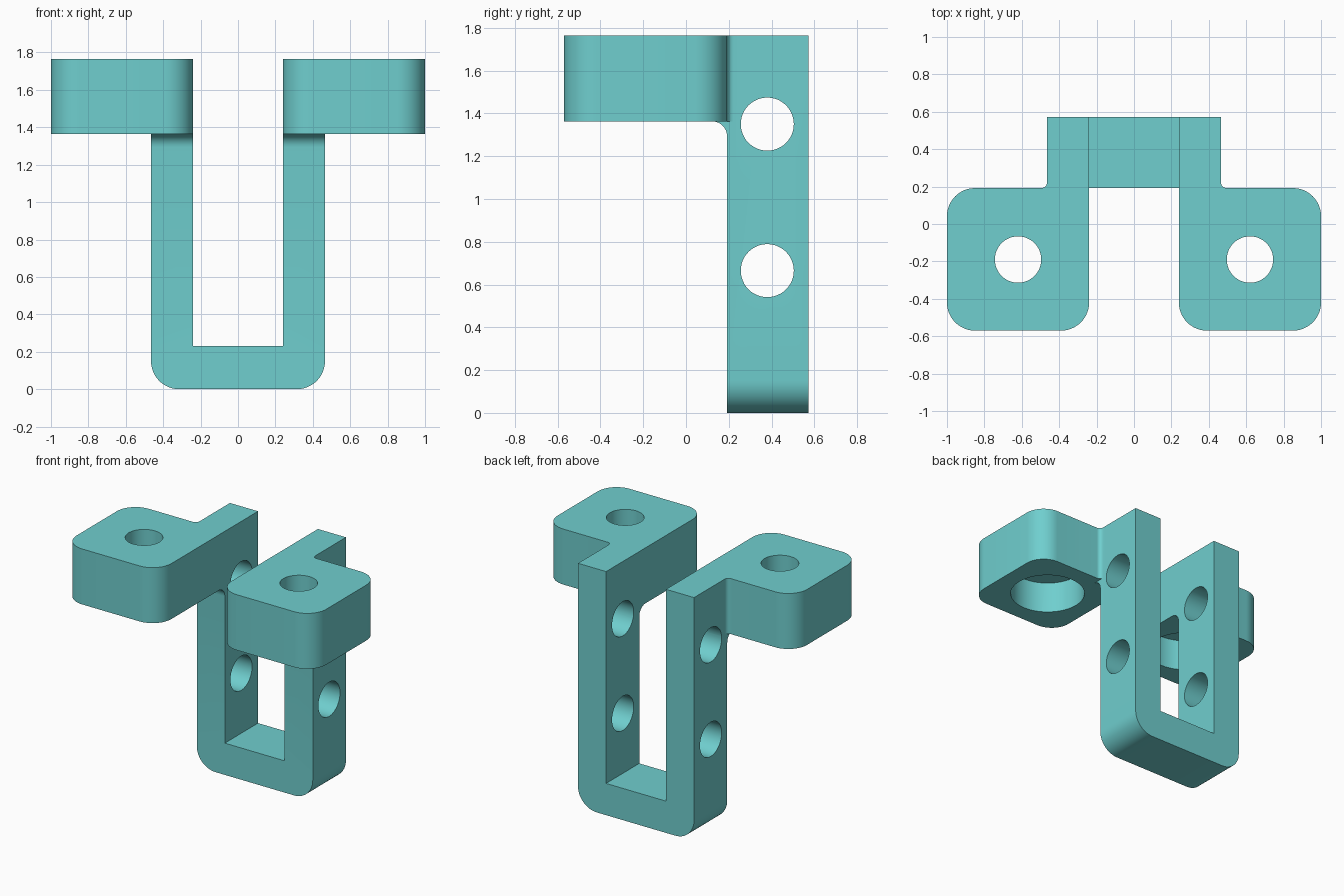
import bpy, bmesh, math
from mathutils import Vector

if "Cube" in bpy.data.objects:
    bpy.data.objects.remove(bpy.data.objects["Cube"])

teal = bpy.data.materials.new("teal")
teal.diffuse_color = (0.16, 0.62, 0.62, 1)
teal.use_nodes = True
teal.node_tree.nodes["Principled BSDF"].inputs["Base Color"].default_value = teal.diffuse_color


def arc(cx, cy, r, a0, a1, n=12):
    """Points along an arc, angles in degrees."""
    return [(cx + r * math.cos(math.radians(a0 + (a1 - a0) * i / n)),
             cy + r * math.sin(math.radians(a0 + (a1 - a0) * i / n))) for i in range(n + 1)]


def prism(name, points, to_3d, direction):
    """Extrude a flat outline placed in space by to_3d."""
    bm = bmesh.new()
    face = bm.faces.new([bm.verts.new(to_3d(a, b)) for a, b in points])
    ext = bmesh.ops.extrude_face_region(bm, geom=[face])
    bmesh.ops.translate(bm, vec=Vector(direction),
                        verts=[v for v in ext["geom"] if isinstance(v, bmesh.types.BMVert)])
    bmesh.ops.recalc_face_normals(bm, faces=bm.faces)
    mesh = bpy.data.meshes.new(name)
    bm.to_mesh(mesh)
    bm.free()
    obj = bpy.data.objects.new(name, mesh)
    bpy.context.collection.objects.link(obj)
    mesh.materials.append(teal)
    return obj


def circle(cx, cy, r):
    return arc(cx, cy, r, 0, 352.5, 47)


def combine(target, tool, operation):
    """Apply a boolean and remove the tool."""
    mod = target.modifiers.new("bool", "BOOLEAN")
    mod.operation, mod.solver, mod.object = operation, "EXACT", tool
    bpy.context.view_layer.objects.active = target
    bpy.ops.object.modifier_apply(modifier=mod.name)
    bpy.data.objects.remove(tool)


IN, OUT, TOP = 0.24, 0.465, 1.765      # leg faces and overall height
FRONT, BACK = 0.192, 0.572             # leg depth
EAR_Z, EAR_F, R = 1.363, -0.57, 0.15   # ear underside, ear front, corner radius

# U-shaped yoke with rounded lower corners
outline = ([(-IN, TOP), (-OUT, TOP)] + arc(-OUT + R, R, R, 180, 270)
           + arc(OUT - R, R, R, 270, 360) + [(OUT, TOP), (IN, TOP), (IN, 0.23), (-IN, 0.23)])
yoke = prism("yoke_bracket", outline, lambda x, z: (x, FRONT, z), (0, BACK - FRONT, 0))

for s in (1, -1):
    # Mounting ear, overlapping the leg, with a small fillet at the inner corner
    f = 0.03
    ear = prism("mounting_ear",
                arc(IN + R, EAR_F + R, R, 180, 270) + arc(1 - R, EAR_F + R, R, 270, 360)
                + arc(1 - R, FRONT - R, R, 0, 90) + arc(OUT + f, FRONT + f, f, 270, 180, 6)
                + [(OUT, 0.24), (IN, 0.24)],
                lambda x, y: (s * x, y, EAR_Z), (0, 0, TOP - EAR_Z))
    combine(yoke, ear, "UNION")
    # Fillet below the ear, in front of the leg
    g = 0.07
    web = prism("ear_fillet",
                arc(FRONT - g, EAR_Z - g, g, 90, 0, 8)
                + [(FRONT + 0.02, EAR_Z - g), (FRONT + 0.02, EAR_Z + 0.02), (FRONT - g, EAR_Z + 0.02)],
                lambda y, z: (s * IN, y, z), (s * (OUT - IN), 0, 0))
    combine(yoke, web, "UNION")

for s in (1, -1):
    # Bolt hole and wide counterbore from below
    for r, z0, h in ((0.124, 1.2, 0.8), (0.255, 1.2, EAR_Z + 0.23 - 1.2)):
        bore = prism("ear_bore", circle(s * 0.62, -0.19, r), lambda x, y: (x, y, z0), (0, 0, h))
        combine(yoke, bore, "DIFFERENCE")

# Cross holes through both legs
for z in (0.665, 1.35):
    bore = prism("cross_bore", circle(0.38, z, 0.124), lambda y, zz: (-0.6, y, zz), (1.2, 0, 0))
    combine(yoke, bore, "DIFFERENCE")

# Smooth the rounded surfaces, keep edges sharp
bpy.ops.object.select_all(action="DESELECT")
yoke.select_set(True)
bpy.context.view_layer.objects.active = yoke
bpy.ops.object.shade_smooth_by_angle(angle=math.radians(30))
